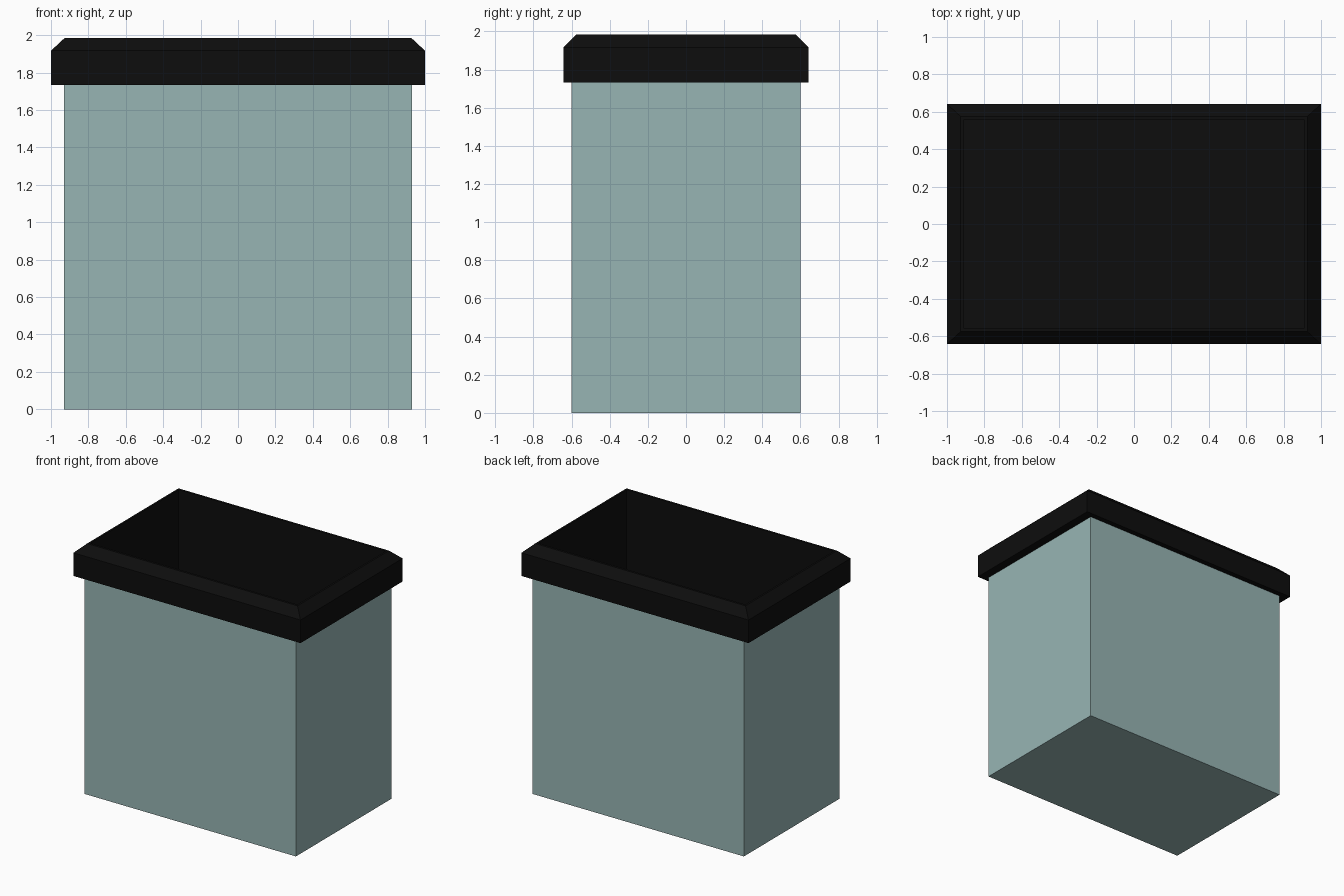
import bpy, bmesh

if "Cube" in bpy.data.objects:
    bpy.data.objects.remove(bpy.data.objects["Cube"])


def material(name, rgb):
    m = bpy.data.materials.new(name)
    m.diffuse_color = (*rgb, 1)
    m.use_nodes = True
    m.node_tree.nodes["Principled BSDF"].inputs["Base Color"].default_value = m.diffuse_color
    return m


TEAL = material("grey teal", (0.31, 0.46, 0.455))
BLACK = material("soft black", (0.004, 0.004, 0.004))


def rect_loft(name, rings, mat, cap_end=False, closed=False):
    """Skin rectangles given as (half x, half y, z), optionally capping the last one."""
    bm = bmesh.new()
    loops = [[bm.verts.new((sx * x, sy * y, z))
              for sx, sy in ((-1, -1), (1, -1), (1, 1), (-1, 1))]
             for x, y, z in rings]
    pairs = list(zip(loops, loops[1:]))
    if closed:
        pairs.append((loops[-1], loops[0]))
    for a, b in pairs:
        for i in range(4):
            j = (i + 1) % 4
            bm.faces.new((a[i], a[j], b[j], b[i]))
    if cap_end:
        bm.faces.new(loops[-1])
    me = bpy.data.meshes.new(name)
    bm.to_mesh(me)
    bm.free()
    me.materials.append(mat)
    ob = bpy.data.objects.new(name, me)
    bpy.context.collection.objects.link(ob)
    return ob


# Outer bin body, open at the top, closed underneath
body = rect_loft("bin_body", [(0.93, 0.60, 1.75), (0.93, 0.60, 0.0)], TEAL, cap_end=True)
body.data.flip_normals()

# Chamfered rim running down into the black inner liner
rect_loft("rim_and_liner", [
    (0.93, 0.60, 1.733), (1.0, 0.642, 1.733), (1.0, 0.642, 1.917),
    (0.927, 0.575, 1.985), (0.912, 0.557, 1.985), (0.912, 0.557, 0.03),
], BLACK, cap_end=True)
